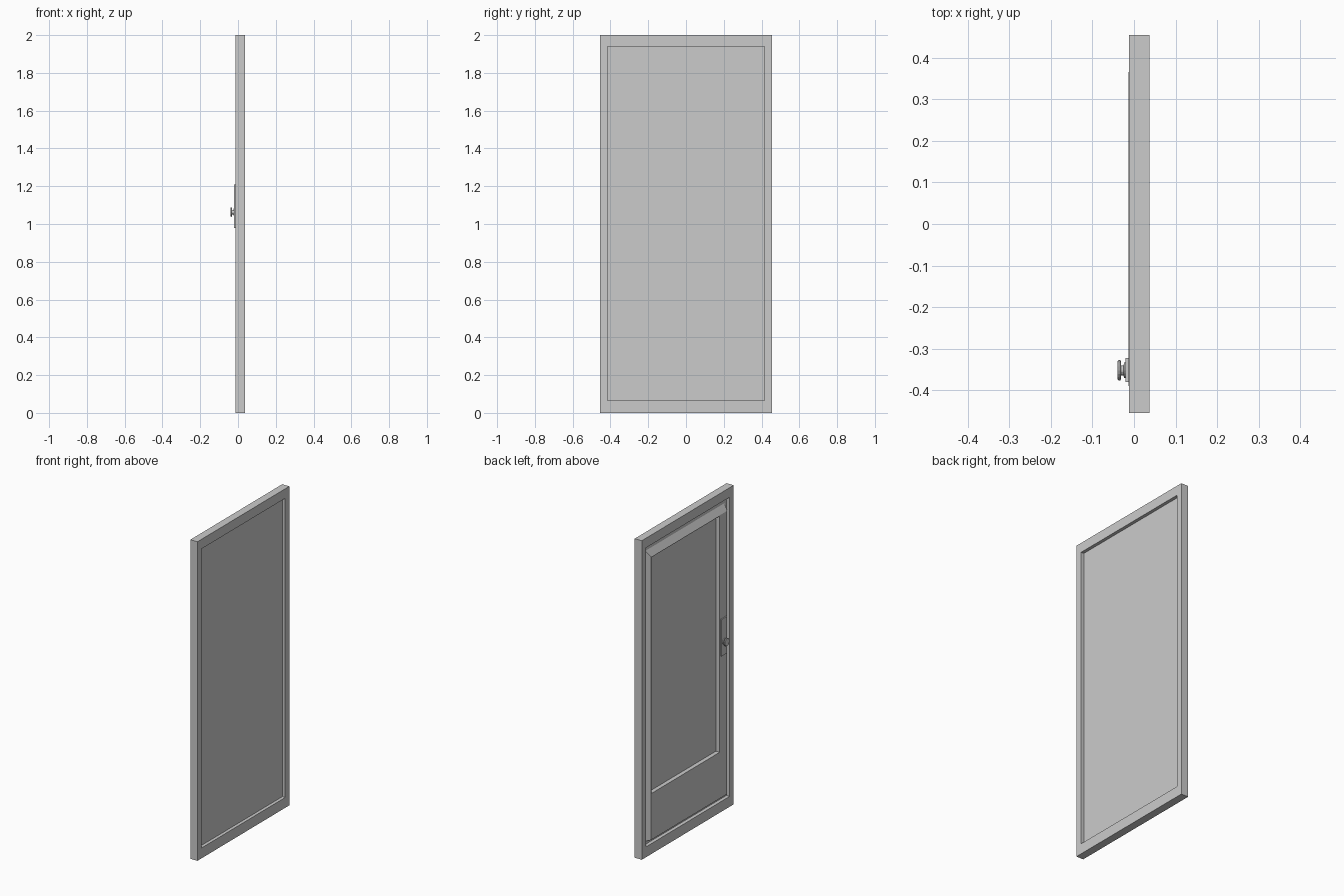
import bpy, bmesh
from math import cos, sin, pi

if "Cube" in bpy.data.objects:
    bpy.data.objects.remove(bpy.data.objects["Cube"])


def make(name, bm):
    bmesh.ops.recalc_face_normals(bm, faces=bm.faces)
    me = bpy.data.meshes.new(name)
    bm.to_mesh(me)
    bm.free()
    ob = bpy.data.objects.new(name, me)
    bpy.context.collection.objects.link(ob)
    return ob


def rect(bm, x, y0, y1, z0, z1):
    return [bm.verts.new((x, y, z)) for y, z in ((y0, z0), (y1, z0), (y1, z1), (y0, z1))]


def bridge(bm, a, b):
    n = len(a)
    for i in range(n):
        bm.faces.new((a[i], a[(i + 1) % n], b[(i + 1) % n], b[i]))


def loft(name, loops, closed=False):
    """Nested rectangular loops joined in order; closed joins last to first, else ends are capped."""
    bm = bmesh.new()
    rs = [rect(bm, *l) for l in loops]
    for a, b in zip(rs, rs[1:]):
        bridge(bm, a, b)
    if closed:
        bridge(bm, rs[-1], rs[0])
    else:
        bm.faces.new(rs[0])
        bm.faces.new(rs[-1])
    return make(name, bm)


FRONT, BACK = -0.012, 0.037

# outer door frame
outer = (-0.455, 0.455, 0, 2)
inner = (-0.415, 0.415, 0.065, 1.94)
loft("door_frame", [(FRONT, *outer), (BACK, *outer), (BACK, *inner), (FRONT, *inner)], closed=True)

# door leaf: flat back, bevelled raised front with a recessed window panel
edge = (-0.395, 0.39, 0.085, 1.905)
face = (-0.39, 0.365, 0.09, 1.865)
window = (-0.315, 0.36, 0.38, 1.86)
loft("door_leaf", [
    (0.017, *inner), (0.010, *inner), (0.010, *edge),
    (-0.013, *face), (-0.013, *window), (0.013, *window)])

# lock plate
plate = (-0.38, -0.323, 0.98, 1.21)
loft("lock_plate", [(-0.012, *plate), (-0.020, *plate)])

# turned knob
bm = bmesh.new()
rings = []
for x, r in ((-0.019, 0.019), (-0.024, 0.019), (-0.025, 0.012), (-0.031, 0.012),
             (-0.032, 0.024), (-0.036, 0.025), (-0.040, 0.022)):
    rings.append([bm.verts.new((x, -0.352 + r * cos(2 * pi * i / 16), 1.063 + r * sin(2 * pi * i / 16)))
                  for i in range(16)])
for a, b in zip(rings, rings[1:]):
    bridge(bm, a, b)
bm.faces.new(rings[0])
bm.faces.new(rings[-1])
make("knob", bm)
